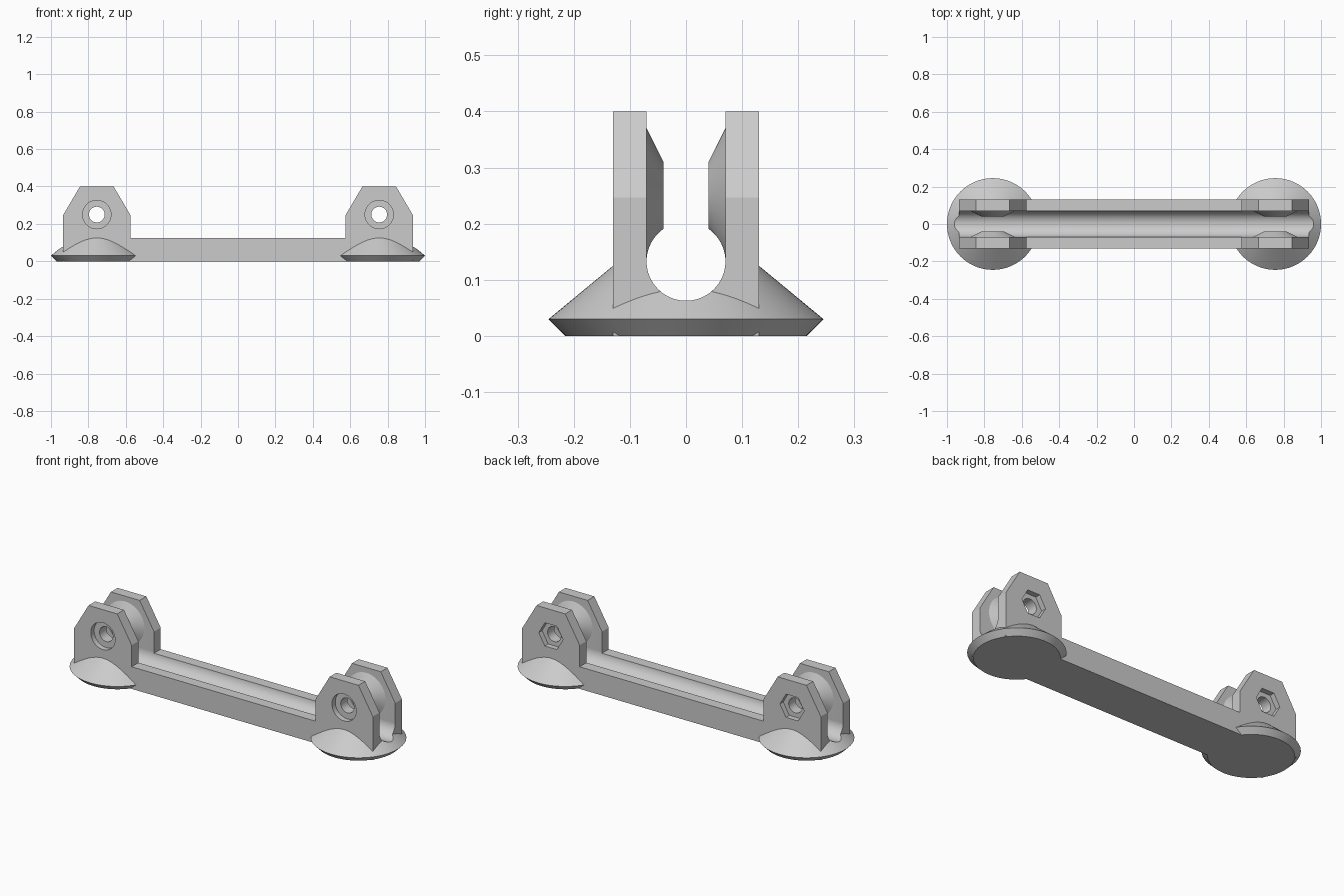
import bpy, bmesh, math
from mathutils import Matrix

if "Cube" in bpy.data.objects:
    bpy.data.objects.remove(bpy.data.objects["Cube"])

FOOT_X = 0.755     # centre of each foot and bracket
HOLE_Z = 0.25      # bolt height
HALF_Y = 0.13      # outer half width of the body
SLOT_Y = 0.07      # half width of the gap between the plates


def to_object(name, bm):
    bmesh.ops.recalc_face_normals(bm, faces=bm.faces)
    mesh = bpy.data.meshes.new(name)
    bm.to_mesh(mesh)
    bm.free()
    ob = bpy.data.objects.new(name, mesh)
    bpy.context.collection.objects.link(ob)
    return ob


def extrude_xz(name, outline, half_y):
    """Side outline in x and z, extruded across y."""
    bm = bmesh.new()
    face = bm.faces.new([bm.verts.new((x, -half_y, z)) for x, z in outline])
    out = bmesh.ops.extrude_face_region(bm, geom=[face])
    moved = [v for v in out["geom"] if isinstance(v, bmesh.types.BMVert)]
    bmesh.ops.translate(bm, verts=moved, vec=(0, 2 * half_y, 0))
    return to_object(name, bm)


def cone(name, r1, r2, start, end, segments=64):
    """Frustum from start to end, along whichever axis they differ in."""
    bm = bmesh.new()
    axis = [b - a for a, b in zip(start, end)]
    depth = math.hypot(*axis)
    turn = Matrix.Identity(4)
    if axis[0]:
        turn = Matrix.Rotation(math.copysign(math.pi / 2, axis[0]), 4, "Y")
    elif axis[1]:
        turn = Matrix.Rotation(-math.copysign(math.pi / 2, axis[1]), 4, "X")
    middle = [(a + b) / 2 for a, b in zip(start, end)]
    bmesh.ops.create_cone(bm, cap_ends=True, segments=segments, radius1=r1, radius2=r2,
                          depth=depth, matrix=Matrix.Translation(middle) @ turn)
    return to_object(name, bm)


def foot(x):
    """Round foot turned from a half profile of radius and height."""
    profile = [(0, 0), (0.215, 0), (0.245, 0.03), (0.118, 0.135), (0, 0.135)]
    bm = bmesh.new()
    verts = [bm.verts.new((r, 0, z)) for r, z in profile]
    edges = [bm.edges.new(pair) for pair in zip(verts, verts[1:])]
    bmesh.ops.spin(bm, geom=verts + edges, cent=(0, 0, 0), axis=(0, 0, 1),
                   angle=math.tau, steps=96)
    bmesh.ops.remove_doubles(bm, verts=bm.verts, dist=0.0001)
    bmesh.ops.translate(bm, verts=bm.verts, vec=(x, 0, 0))
    return to_object("foot", bm)


def combine(target, tool, operation):
    mod = target.modifiers.new(operation.title(), "BOOLEAN")
    mod.operation = operation
    mod.solver = "EXACT"
    mod.object = tool
    bpy.context.view_layer.objects.active = target
    bpy.ops.object.modifier_apply(modifier=mod.name)
    bpy.data.objects.remove(tool)


# Bar and bracket plates share one side outline
half = [(0.575, 0.125), (0.575, 0.247), (0.665, 0.4),
        (0.845, 0.4), (0.935, 0.247), (0.935, 0)]
outline = half + [(-x, z) for x, z in reversed(half)]
body = extrude_xz("mount_body", outline, HALF_Y)

# Feet
for side in (-1, 1):
    combine(body, foot(side * FOOT_X), "UNION")

# Gap between the plates
gap = extrude_xz("gap_cutter", [(-1.2, 0.133), (1.2, 0.133), (1.2, 0.6), (-1.2, 0.6)], SLOT_Y)
combine(body, gap, "DIFFERENCE")

# Tapered bosses on the inner plate faces
for x in (-FOOT_X, FOOT_X):
    for s in (-1, 1):
        boss = cone("boss", 0.14, 0.06, (x, s * 0.08, HOLE_Z), (x, s * 0.04, HOLE_Z))
        combine(body, boss, "UNION")

# Round groove along the whole length
groove = cone("groove_cutter", 0.0703, 0.0703, (-1.2, 0, 0.133), (1.2, 0, 0.133))
combine(body, groove, "DIFFERENCE")

# Bolt holes, round recess at the front, hexagonal nut recess at the back
for x in (-FOOT_X, FOOT_X):
    for r, y1, y2, n in ((0.042, -0.3, 0.3, 48), (0.076, -0.3, -0.1, 48), (0.076, 0.1, 0.3, 6)):
        turned = cone("hole_cutter", r, r, (x, y1, HOLE_Z), (x, y2, HOLE_Z), n)
        if n == 6:
            # Corners of the nut recess point sideways
            pivot = Matrix.Translation((x, 0, HOLE_Z))
            spin = pivot @ Matrix.Rotation(math.pi / 6, 4, "Y") @ pivot.inverted()
            turned.data.transform(spin)
        combine(body, turned, "DIFFERENCE")

# Single grey finish
grey = bpy.data.materials.new("light_grey")
grey.use_nodes = True
colour = (0.6, 0.6, 0.6, 1)
grey.diffuse_color = colour
grey.node_tree.nodes["Principled BSDF"].inputs["Base Color"].default_value = colour
body.data.materials.clear()
body.data.materials.append(grey)

bpy.ops.object.select_all(action="DESELECT")
body.select_set(True)
bpy.context.view_layer.objects.active = body
bpy.ops.object.shade_smooth_by_angle(angle=math.radians(25))
